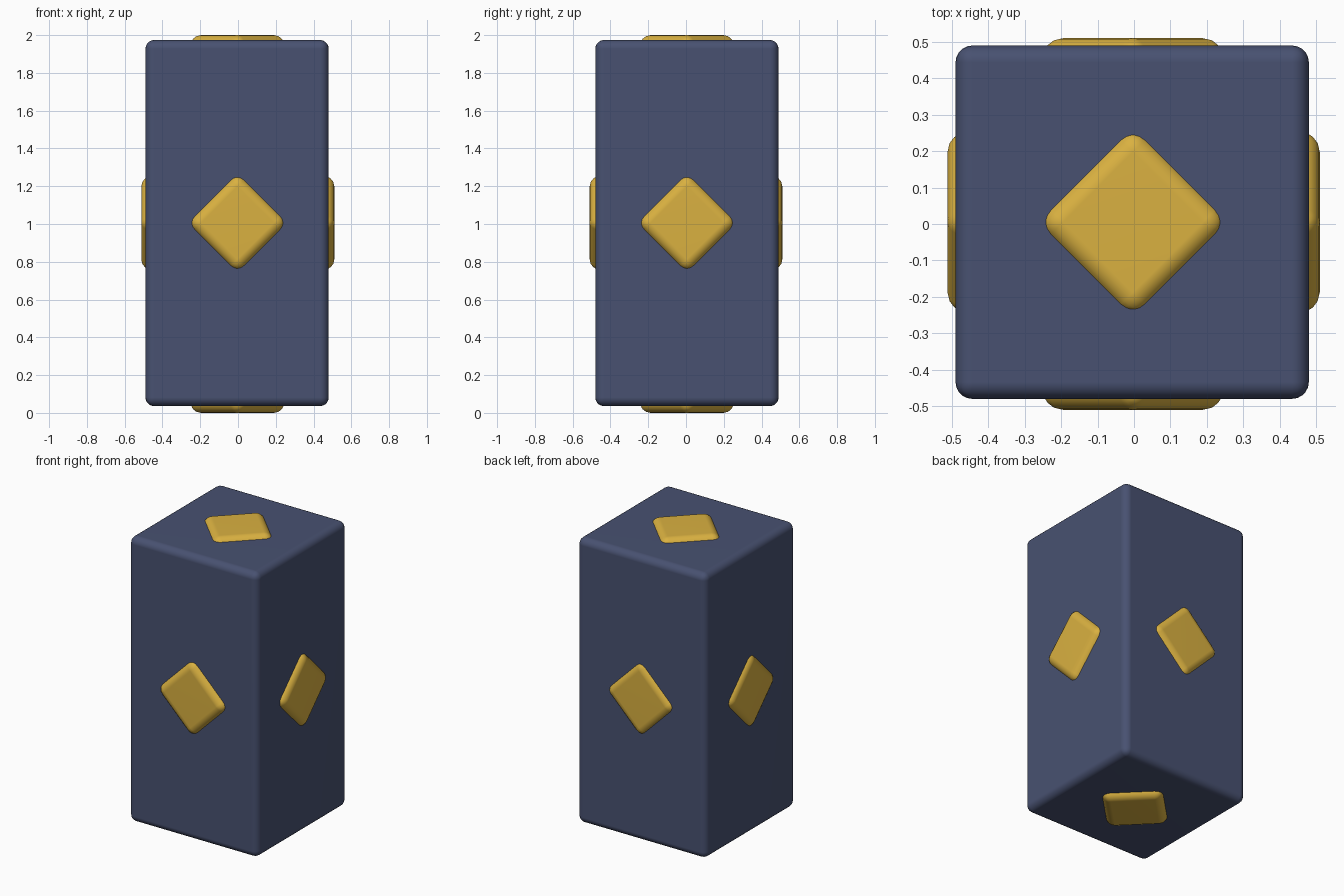
import bpy
import math
from mathutils import Matrix, Vector

if "Cube" in bpy.data.objects:
    bpy.data.objects.remove(bpy.data.objects["Cube"])


def material(name, rgb):
    mat = bpy.data.materials.new(name)
    mat.diffuse_color = (*rgb, 1.0)
    mat.use_nodes = True
    mat.node_tree.nodes["Principled BSDF"].inputs["Base Color"].default_value = mat.diffuse_color
    return mat


def rounded_box(name, size, transform, radius, mat):
    """Box with rounded edges, placed by a matrix."""
    bpy.ops.mesh.primitive_cube_add(size=1)
    obj = bpy.context.object
    obj.name = name
    obj.data.transform(Matrix.Diagonal((*size, 1.0)))
    obj.matrix_world = transform
    bevel = obj.modifiers.new("rounding", 'BEVEL')
    bevel.width = radius
    bevel.segments = 5
    obj.data.materials.append(mat)
    bpy.ops.object.shade_smooth()
    normals = obj.modifiers.new("flat_sides", 'WEIGHTED_NORMAL')
    normals.keep_sharp = True
    return obj


navy = material("navy", (0.065, 0.083, 0.165))
gold = material("gold", (0.70, 0.44, 0.052))

# Tall block
centre = Vector((-0.005, 0.005, 1.005))
rounded_box("body", (0.97, 0.97, 1.938), Matrix.Translation(centre), 0.046, navy)

# Diamond stud in the middle of each side, mostly sunk into the block
DEPTH = 0.16
studs = {
    "front_stud": ((0, -1, 0), 0.510),
    "back_stud": ((0, 1, 0), 0.510),
    "left_stud": ((-1, 0, 0), 0.512),
    "right_stud": ((1, 0, 0), 0.510),
    "top_stud": ((0, 0, 1), 2.0),
    "bottom_stud": ((0, 0, -1), 0.0),
}
middle = Vector((-0.003, 0.005, 1.006))
for name, (direction, reach) in studs.items():
    normal = Vector(direction)
    # Replace the coordinate along the normal with the outer reach, less half the depth
    spot = middle - normal * middle.dot(normal) + normal * (reach - DEPTH / 2)
    turn = normal.to_track_quat('Z', 'Y').to_matrix().to_4x4()
    place = Matrix.Translation(spot) @ turn @ Matrix.Rotation(math.radians(45), 4, 'Z')
    rounded_box(name, (0.382, 0.382, DEPTH), place, 0.055, gold)
